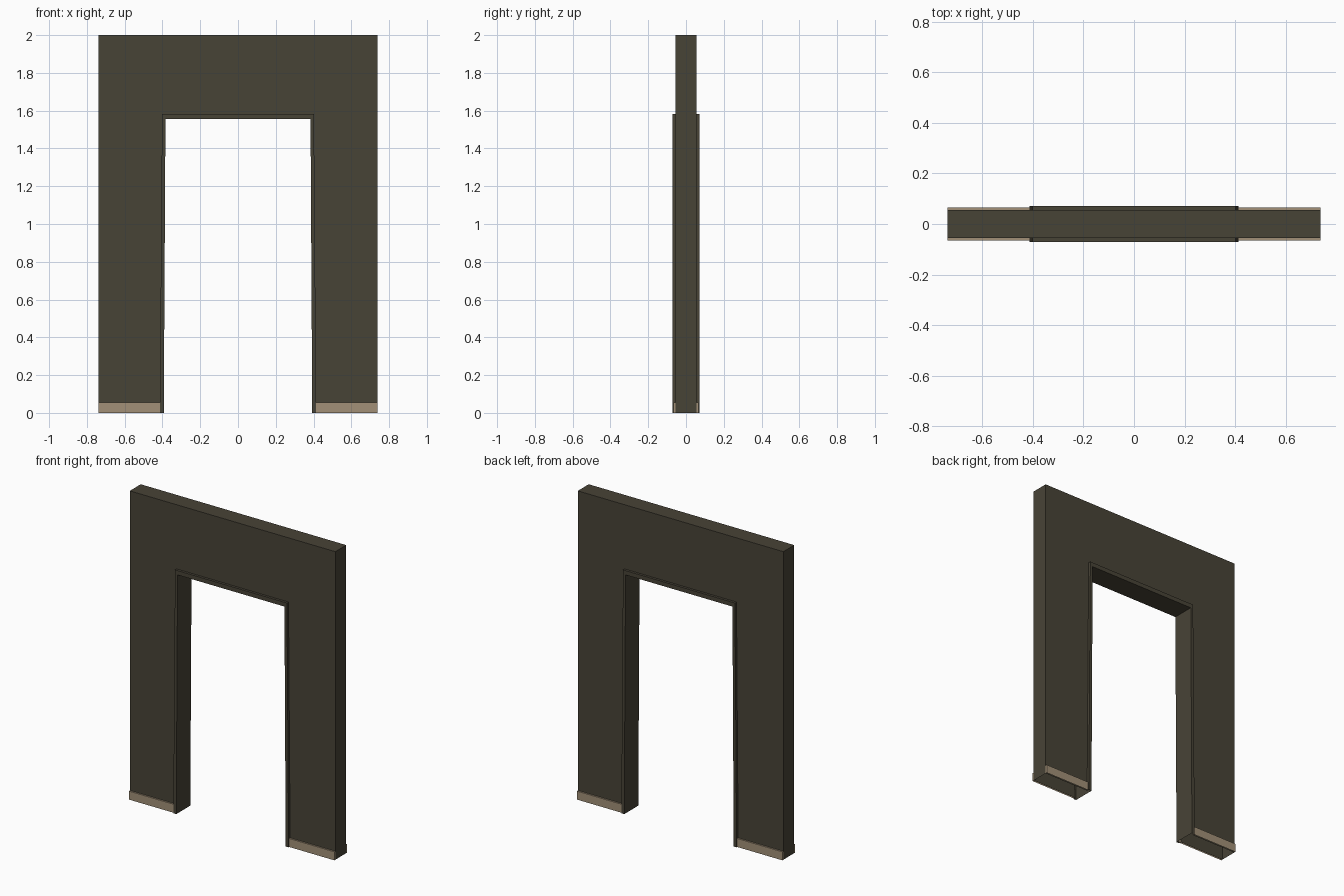
import bpy, bmesh

if "Cube" in bpy.data.objects:
    bpy.data.objects.remove(bpy.data.objects["Cube"])

W, T, H = 0.738, 0.056, 2.0        # wall half width, half depth, height
FY, SY = 0.072, 0.066              # frame and skirting half depth


def material(name, rgb):
    m = bpy.data.materials.new(name)
    m.diffuse_color = (*rgb, 1)
    m.use_nodes = True
    m.node_tree.nodes["Principled BSDF"].inputs["Base Color"].default_value = m.diffuse_color
    return m


dark = material("dark olive brown", (0.064, 0.056, 0.037))
tan = material("tan skirting", (0.36, 0.28, 0.185))


def make(name, quads, mat):
    """Object from a list of polygons, welded and with outward normals."""
    bm = bmesh.new()
    for q in quads:
        bm.faces.new([bm.verts.new(p) for p in q])
    bmesh.ops.remove_doubles(bm, verts=bm.verts, dist=1e-5)
    bmesh.ops.recalc_face_normals(bm, faces=bm.faces)
    me = bpy.data.meshes.new(name)
    bm.to_mesh(me)
    bm.free()
    me.materials.append(mat)
    bpy.context.collection.objects.link(bpy.data.objects.new(name, me))


def strip(a, b):
    """Quads joining two equally long paths."""
    return [[a[i], a[i + 1], b[i + 1], b[i]] for i in range(len(a) - 1)]


def arch(bottom, top, z, y):
    return [(-bottom, y, 0), (-top, y, z), (top, y, z), (bottom, y, 0)]


# wall: hollow panel, open underneath, opening closed by the door frame
outer = [arch(W, W, H, y) for y in (-T, T)]
hole = [arch(0.414, 0.402, 1.583, y) for y in (-T, T)]
make("wall", strip(hole[0], outer[0]) + strip(outer[0], outer[1])
     + strip(outer[1], hole[1]), dark)

# door frame: slightly tapered C-shaped lining
fo = [arch(0.414, 0.402, 1.583, y) for y in (-FY, -T, T, FY)]
fi = [arch(0.393, 0.384, 1.555, y) for y in (-FY, FY)]
make("door_frame", strip(fo[1], fo[0]) + strip(fo[0], fi[0]) + strip(fi[0], fi[1])
     + strip(fi[1], fo[3]) + strip(fo[3], fo[2]), dark)

# skirting boards on both faces of both legs
for sx, side in ((-1, "left"), (1, "right")):
    for sy, face in ((-1, "front"), (1, "back")):
        path = [[(sx * x, sy * T, 0), (sx * x, sy * T, 0.055),
                 (sx * x, sy * SY, 0.055), (sx * x, sy * SY, 0)]
                for x in (0.411, W)]
        quads = strip(path[0], path[1])[1:] + [path[0], path[1]]
        make(f"{face}_{side}_skirting", quads, tan)
